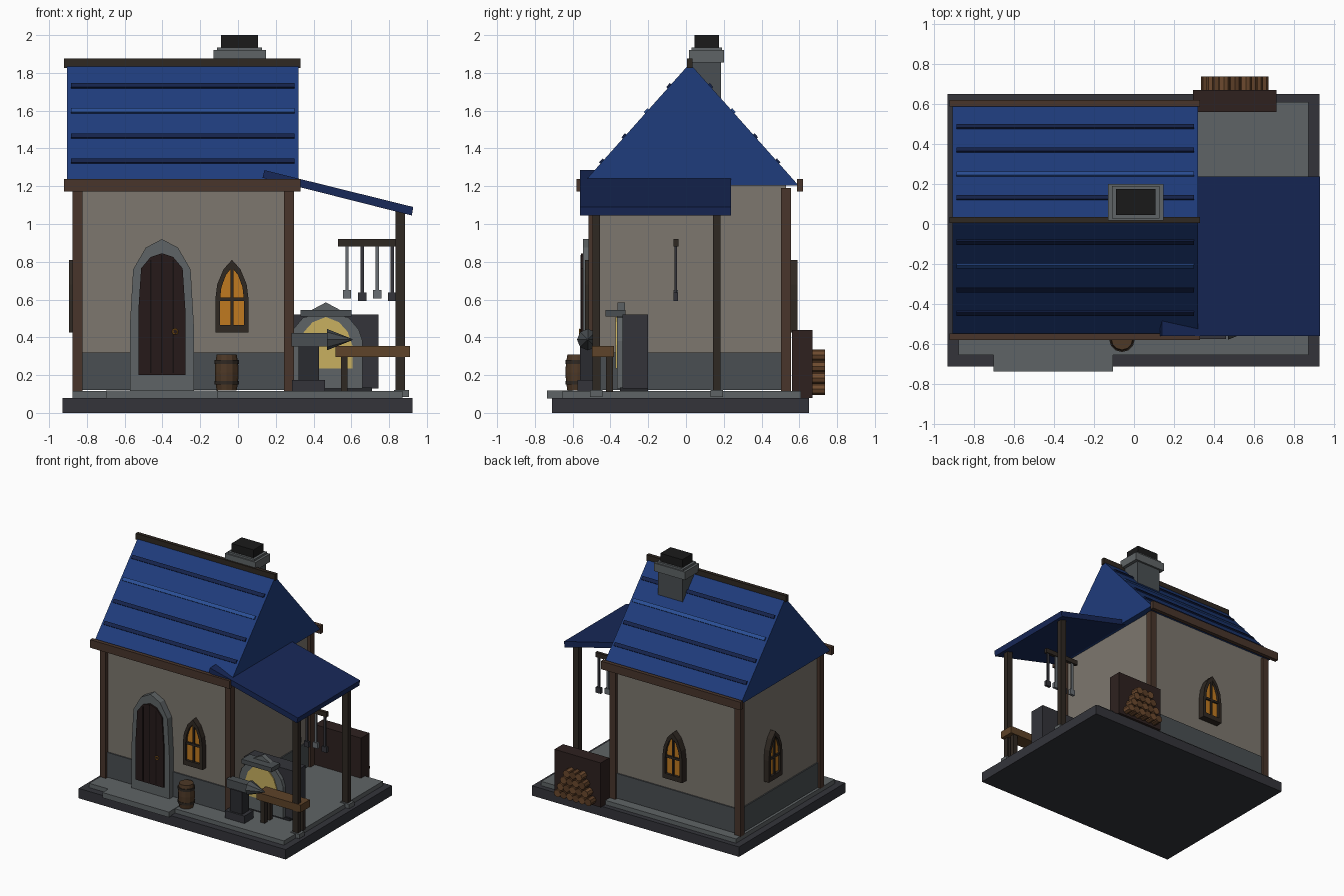
import bpy, bmesh
from math import pi, atan2, hypot, radians
from mathutils import Matrix, Vector

if "Cube" in bpy.data.objects:
    bpy.data.objects.remove(bpy.data.objects["Cube"])

mats = {}


def paint(ob, hexcol):
    if hexcol not in mats:
        rgb = [int(hexcol[i:i + 2], 16) / 255 for i in (0, 2, 4)]
        m = bpy.data.materials.new("paint_" + hexcol)
        m.diffuse_color = [((c + 0.055) / 1.055) ** 2.4 if c > 0.04 else c / 12.92 for c in rgb] + [1]
        m.use_nodes = True
        m.node_tree.nodes["Principled BSDF"].inputs["Base Color"].default_value = m.diffuse_color
        mats[hexcol] = m
    ob.data.materials.append(mats[hexcol])


def finish(name, bm, col, mat=Matrix()):
    bmesh.ops.recalc_face_normals(bm, faces=bm.faces)
    me = bpy.data.meshes.new(name)
    bm.to_mesh(me)
    bm.free()
    ob = bpy.data.objects.new(name, me)
    bpy.context.collection.objects.link(ob)
    ob.matrix_world = mat
    paint(ob, col)
    return ob


def box(name, x, y, z, col, mat=Matrix()):
    """Box from (min, max) ranges."""
    bm = bmesh.new()
    bmesh.ops.create_cube(bm, size=1)
    for v in bm.verts:
        v.co = Vector([(r[0] + r[1]) / 2 + c * (r[1] - r[0]) for r, c in zip((x, y, z), v.co)])
    return finish(name, bm, col, mat)


def prism(name, outer, d0, d1, col, mat=Matrix(), inner=None):
    """Extrude an (x, z) profile along y; a second profile makes it a ring."""
    bm = bmesh.new()
    n = len(outer)
    loops = [[bm.verts.new((x, y, z)) for x, z in p] for p in (outer, inner) if p for y in (d0, d1)]
    for i in range(n):
        j = (i + 1) % n
        pairs = [(0, 1), (2, 3), (0, 2), (1, 3)] if inner else [(0, 1)]
        for a, b in pairs:
            bm.faces.new((loops[a][i], loops[a][j], loops[b][j], loops[b][i]))
    if not inner:
        bm.faces.new(loops[0])
        bm.faces.new(loops[1])
    return finish(name, bm, col, mat)


def cyl(name, rings, sides, col, mat=Matrix()):
    """Lathe of (radius, z) rings about the local z axis."""
    bm = bmesh.new()
    prev = None
    for r, z in rings:
        c = bmesh.ops.create_circle(bm, segments=sides, radius=r, matrix=Matrix.Translation((0, 0, z)))["verts"]
        if prev:
            for i in range(sides):
                bm.faces.new((prev[i], prev[i - 1], c[i - 1], c[i]))
        else:
            bm.faces.new(c)
        prev = c
    bm.faces.new(prev)
    return finish(name, bm, col, mat)


def arch(right):
    """Mirror the right half of an arch; the last point is the apex."""
    return right + [(-x, z) for x, z in reversed(right[:-1])]


T, R = Matrix.Translation, Matrix.Rotation
STONE, STONE_D, DARK = "5f6466", "4a4f52", "33343a"
WOOD, WOOD_D, BLUE, NAVY = "48352b", "2f2822", "1f3c7c", "14224a"

# Foundation and paving
box("foundation", (-.93, .925), (-.71, .65), (0, .08), DARK)
box("paving", (-.875, .87), (-.655, .61), (.08, .115), STONE)
box("door_step", (-.7, -.105), (-.735, -.6), (.075, .118), STONE)

# House body
box("walls", (-.85, .27), (-.49, .53), (.12, 1.21), "7d776e")
box("stone_plinth", (-.86, .28), (-.5, .54), (.12, .32), STONE_D)
for x in (-.85, .27):
    for y in (-.49, .53):
        box("corner_post", (x - .026, x + .026), (y - .026, y + .026), (.11, 1.19), WOOD)

# Main roof with shingle battens, ridge and eaves
RY, HALF, EAVE, PEAK = .02, .575, 1.205, 1.85
roof = prism("main_roof", [(-HALF, EAVE), (HALF, EAVE), (0, PEAK)], -.32, .905, BLUE,
             T((0, RY, 0)) @ R(pi / 2, 4, "Z"))
slope = atan2(PEAK - EAVE, HALF)
for side in (-1, 1):
    for i in range(4):
        z = 1.33 + i * .133
        y = RY + side * HALF * (PEAK - z) / (PEAK - EAVE)
        box("roof_batten", (-.885, .3), (-.014, .014), (-.006, .01), "2a4f96" if i == 2 else NAVY,
            T((0, y, z)) @ R(-side * slope, 4, "X"))
box("ridge_beam", (-.92, .33), (.005, .035), (1.825, 1.875), WOOD_D)
for y in (-.563, .603):
    box("eave_beam", (-.92, .33), (y - .016, y + .016), (1.172, 1.237), WOOD)

# Chimney
box("chimney_shaft", (-.1, .12), (.035, .185), (1.6, 1.86), STONE_D)
box("chimney_cap", (-.13, .147), (.017, .2), (1.855, 1.92), STONE)
box("chimney_rim", (-.11, .127), (.028, .19), (1.92, 1.935), STONE)
box("chimney_pot", (-.09, .107), (.045, .175), (1.93, 2.0), "1a1a1a")

# Lean-to roof and posts
prism("lean_to_roof", [(.13, 1.245), (.92, 1.045), (.928, 1.09), (.14, 1.285)], -.56, .238, "172858")
for y in (-.475, .163):
    box("lean_to_post", (.833, .885), (y - .02, y + .02), (.1, 1.075), WOOD_D)
    box("post_foot", (.825, .905), (y - .033, y + .033), (.085, .12), STONE)

# Door with stone surround
D = T((-.403, 0, 0))
prism("door_surround", arch([(.17, .118), (.17, .45), (.152, .76), (.085, .875), (0, .92)]), -.545, -.48, STONE, D)
prism("door", arch([(.124, .2), (.124, .55), (.11, .765), (.06, .825), (0, .845)]), -.556, -.53, "261a1a", D)
for x, top in ((-.06, .81), (0, .835), (.06, .81)):
    box("door_plank_gap", (x - .004, x + .004), (-.559, -.55), (.21, top), "150f0f", D)
bpy.ops.mesh.primitive_torus_add(major_radius=.013, minor_radius=.004, major_segments=10, minor_segments=5,
                                 location=(-.333, -.562, .43), rotation=(pi / 2, 0, 0))
bpy.context.object.name = "door_handle"
paint(bpy.context.object, "a06a20")

# Pointed windows on the front, back and left walls
outer = arch([(.088, .425), (.088, .6), (.078, .68), (.045, .76), (0, .81)])
inner = arch([(.063, .465), (.063, .6), (.056, .665), (.032, .73), (0, .77)])
for x, y, turn in ((-.032, -.49, 0), (-.29, .545, pi), (-.85, .13, -pi / 2)):
    M = T((x, y, 0)) @ R(turn, 4, "Z")
    prism("window_frame", outer, -.045, .01, WOOD_D, M, inner)
    prism("window_glass", inner, -.025, .005, "c07a20", M)
    box("window_mullion", (-.008, .008), (-.038, -.02), (.46, .77), WOOD_D, M)
    box("window_crossbar", (-.063, .063), (-.038, -.02), (.593, .611), WOOD_D, M)

# Barrel
B = T((-.06, -.575, 0))
cyl("barrel", [(.053, .118), (.061, .17), (.063, .215), (.061, .26), (.053, .308)], 12, "4d3826", B)
for z in (.16, .27):
    cyl("barrel_hoop", [(.064, z - .01), (.064, z + .01)], 12, WOOD_D, B)

# Forge
box("forge_body", (.29, .745), (-.335, -.2), (.13, .52), DARK)
box("forge_base", (.35, .71), (-.35, -.2), (.11, .135), "26272b")
F = T((.465, 0, 0))
mouth = arch([(.14, .235), (.14, .36), (.115, .43), (.07, .48), (0, .508)])
prism("forge_arch", arch([(.195, .13), (.195, .38), (.175, .44), (.12, .505), (0, .53)]), -.365, -.33, STONE, F, mouth)
prism("forge_glow", mouth, -.372, -.33, "c8b060", F)
box("forge_hood", (.33, .6), (-.425, -.32), (.51, .545), STONE_D)
prism("forge_keystone", [(-.075, .545), (.075, .545), (0, .585)], -.362, -.322, STONE, F)

# Anvil
box("anvil_foot", (.285, .46), (-.575, -.46), (.115, .175), DARK)
box("anvil_stand", (.32, .43), (-.56, -.475), (.17, .355), "2a2b30")
box("anvil_body", (.282, .475), (-.553, -.487), (.352, .422), STONE_D)
cyl("anvil_horn", [(.057, .47), (.003, .605)], 8, STONE_D, T((0, -.52, .388)) @ R(pi / 2, 4, "Y"))

# Workbench
box("bench_top", (.515, .91), (-.498, -.38), (.295, .355), "5e4329")
for x in (.563, .86):
    for y in (-.47, -.405):
        box("bench_leg", (x - .018, x + .018), (y - .018, y + .018), (.11, .3), WOOD_D)

# Tool rack
box("tool_rail", (.53, .84), (-.065, -.04), (.882, .92), WOOD_D)
for i in range(4):
    x, col = .577 + i * .08, ("6a6f74", DARK)[i % 2]
    low = .605 - .012 * (i % 2)
    box("tool_handle", (x - .009, x + .009), (-.061, -.047), (low + .03, .885), col)
    box("tool_head", (x - .022, x + .022), (-.065, -.043), (low, low + .045), col)

# Firewood stack behind the house
box("wood_store", (.295, .71), (.56, .67), (.08, .44), "2e211f")
for row in range(4):
    n = 6 - row
    for i in range(n):
        cyl("log", [(.03, 0), (.03, .1)], 8, ("5b3d26", "6d4a2e")[(i + row) % 2],
            T((.503 + (i - (n - 1) / 2) * .055, .735, .126 + row * .06)) @ R(pi / 2, 4, "X"))
